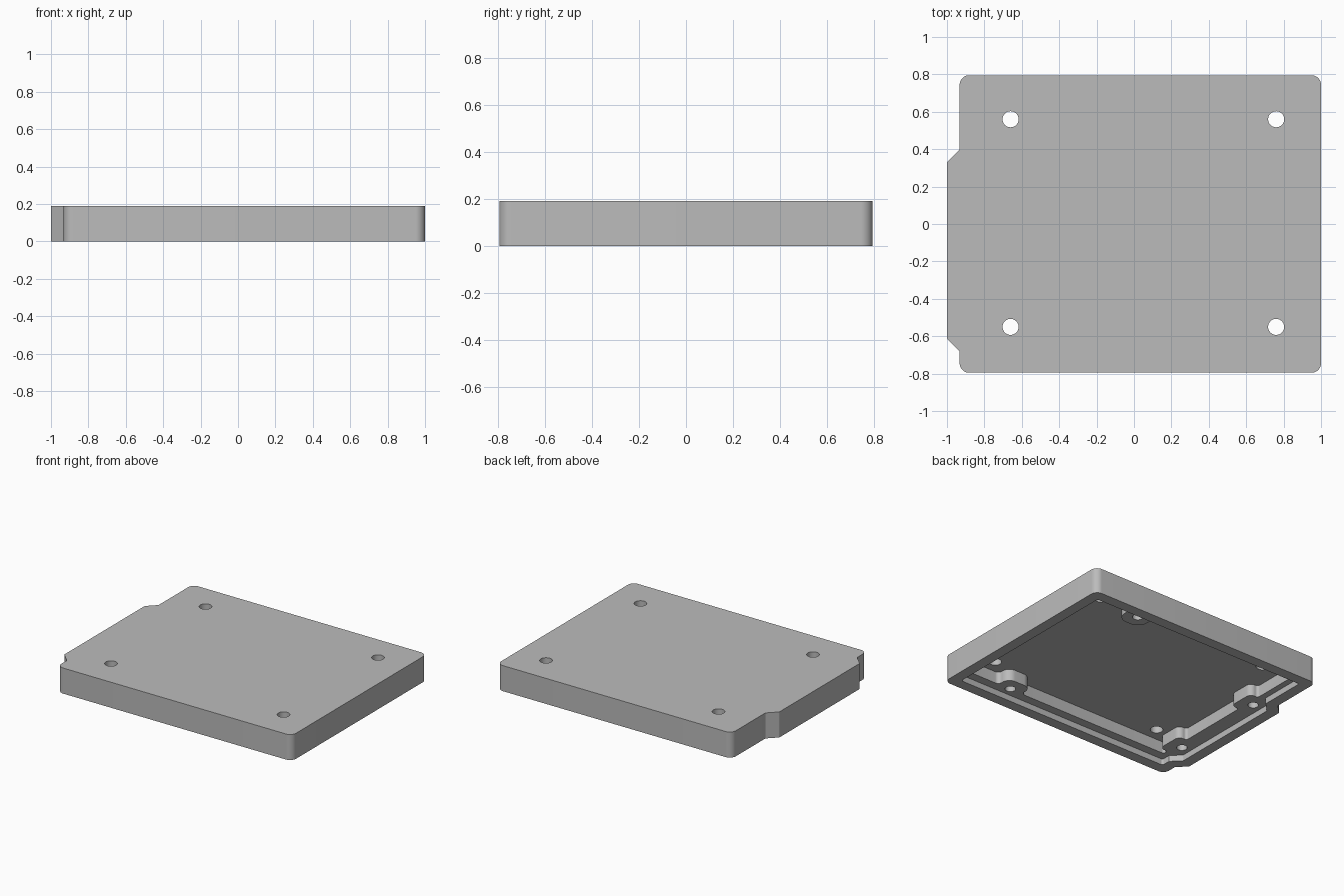
import bpy, bmesh, math
from mathutils import Vector

if "Cube" in bpy.data.objects:
    bpy.data.objects.remove(bpy.data.objects["Cube"], do_unlink=True)

grey = bpy.data.materials.new("plain grey")
grey.use_nodes = True
colour = (0.5, 0.5, 0.5, 1)
grey.diffuse_color = colour
grey.node_tree.nodes["Principled BSDF"].inputs["Base Color"].default_value = colour

HEIGHT, LEDGE, CEILING = 0.19, 0.045, 0.132


def rounded(corners, steps=8):
    """Outline through (x, y, radius) corners, each replaced by an arc."""
    out = []
    for i, (x, y, r) in enumerate(corners):
        p = Vector((x, y))
        a = (Vector(corners[i - 1][:2]) - p).normalized()
        b = (Vector(corners[(i + 1) % len(corners)][:2]) - p).normalized()
        half = math.acos(max(-1, min(1, a.dot(b)))) / 2
        centre = p + (a + b).normalized() * r / math.sin(half)
        start = p + a * r / math.tan(half) - centre
        end = p + b * r / math.tan(half) - centre
        out += [centre + start.lerp(end, k / steps).normalized() * r
                for k in range(steps + 1)]
    return out


def prism(name, outline, z0, z1):
    bm = bmesh.new()
    face = bm.faces.new([bm.verts.new((p[0], p[1], z0)) for p in outline])
    top = bmesh.ops.extrude_face_region(bm, geom=[face])["geom"]
    bmesh.ops.translate(bm, vec=(0, 0, z1 - z0),
                        verts=[v for v in top if isinstance(v, bmesh.types.BMVert)])
    bmesh.ops.recalc_face_normals(bm, faces=bm.faces)
    mesh = bpy.data.meshes.new(name)
    bm.to_mesh(mesh)
    bm.free()
    ob = bpy.data.objects.new(name, mesh)
    bpy.context.collection.objects.link(ob)
    mesh.materials.append(grey)
    return ob


def circle(x, y, r, n=32):
    angles = [math.tau * k / n for k in range(n)]
    return [(x + r * math.cos(t), y + r * math.sin(t)) for t in angles]


def plate_outline(grow, corner, bend):
    """Plate with a chamfered tab on its right side, grown outwards."""
    s = grow * math.tan(math.pi / 8)
    left, tab, back = 0.92 + grow, -0.92 - grow, 0.715 + grow
    shoulder = tab + 0.068
    return rounded([
        (left, -back, corner), (left, back, corner),
        (shoulder, back, corner), (shoulder, 0.365 + s, bend),
        (tab, 0.297 + s, bend), (tab, -0.58 - s, bend),
        (shoulder, -0.648 - s, bend), (shoulder, -back, corner)])


def lobe(along, edge, tip, outer, fillet, w=0.1):
    """Corners of a boss bulging from edge to tip, as (along, across, radius)."""
    return [(along - w, edge, fillet), (along - w, tip, outer),
            (along + w, tip, outer), (along + w, edge, fillet)]


# Cavity outline, bulging inwards around the screw bosses
bosses = [(0.545, -0.648), (0.51, 0.646), (-0.85, -0.511), (-0.85, 0.237)]
front, back, left, right = -0.65, 0.685, 0.895, -0.807
cavity = [(right, front, 0.015)]
cavity += lobe(0.545, front, -0.55, 0.06, 0.03)
cavity += [(left, front, 0.03), (left, back, 0.03)]
cavity += reversed(lobe(0.51, back, 0.546, 0.08, 0.04))
cavity += [(right, back, 0.03)]
for y in (0.237, -0.511):
    cavity += [(across, along, r)
               for along, across, r in reversed(lobe(y, right, -0.74, 0.04, 0.02))]

# Cover body, then everything cut from it
cover = prism("cover", plate_outline(0.08, 0.05, 0.015), 0, HEIGHT)
cutters = [
    prism("board_recess", plate_outline(0, 0.015, 0.005), -0.05, LEDGE),
    prism("cavity", rounded(cavity), -0.04, CEILING),
]
for x in (-0.66, 0.76):
    for y in (-0.55, 0.56):
        cutters.append(prism("through_hole", circle(x, y, 0.043), -0.03, HEIGHT + 0.05))
for x, y in bosses:
    cutters.append(prism("screw_hole", circle(x, y, 0.036), -0.03, CEILING))

bpy.context.view_layer.objects.active = cover
cover.select_set(True)
for cutter in cutters:
    mod = cover.modifiers.new("cut", "BOOLEAN")
    mod.operation, mod.solver, mod.object = "DIFFERENCE", "EXACT", cutter
    bpy.ops.object.modifier_apply(modifier=mod.name)
    bpy.data.objects.remove(cutter, do_unlink=True)

bpy.ops.object.shade_smooth_by_angle(angle=math.radians(30))
